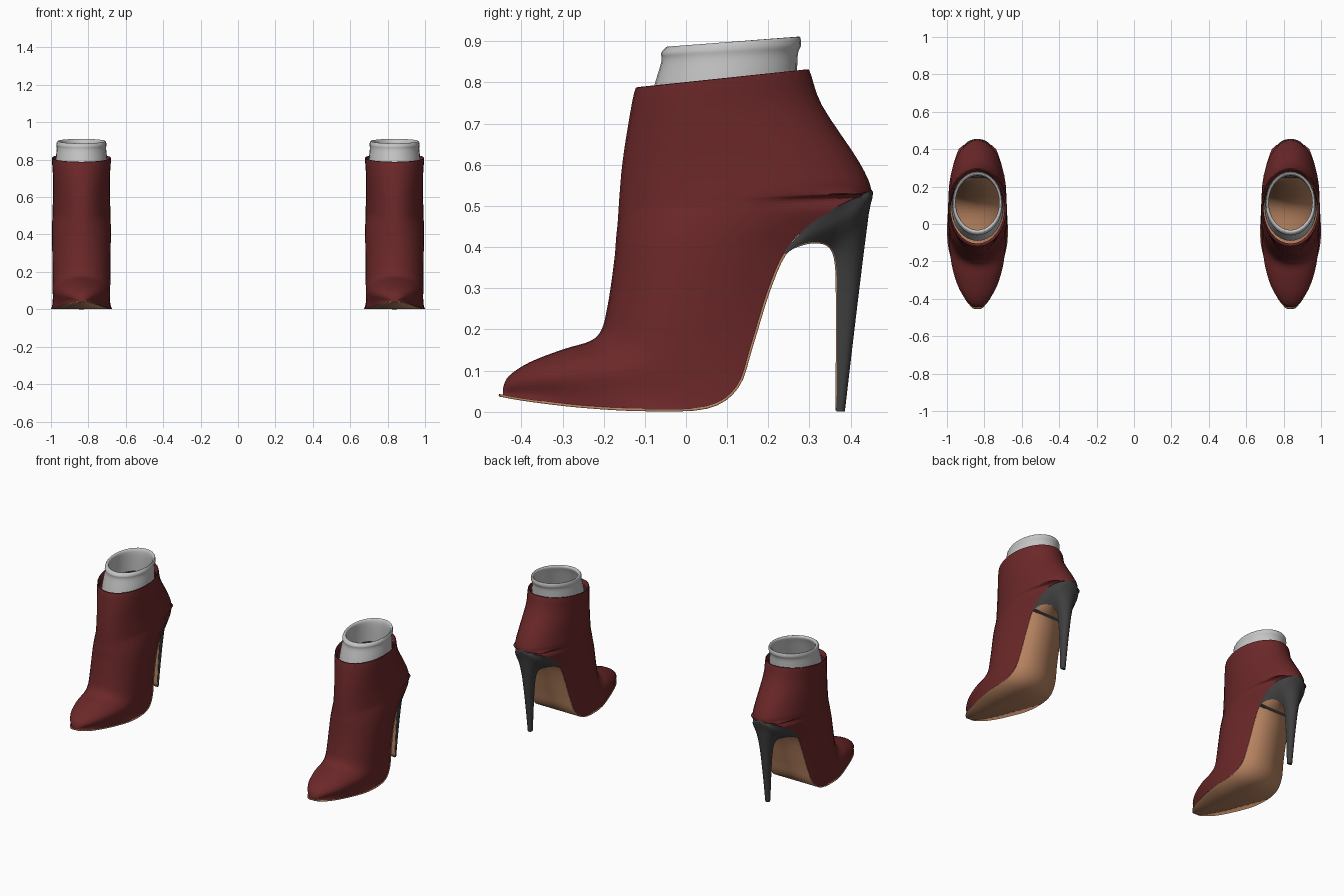
import bpy, bmesh, math
from mathutils import Vector

if "Cube" in bpy.data.objects:
    bpy.data.objects.remove(bpy.data.objects["Cube"], do_unlink=True)

SEGMENTS = 32      # points round each section
STEPS = 4          # smoothing steps between sections
CENTRE = 0.837     # sideways position of one boot


def material(name, r, g, b):
    mat = bpy.data.materials.new(name)
    mat.use_nodes = True
    mat.diffuse_color = (r, g, b, 1)
    node = mat.node_tree.nodes["Principled BSDF"]
    node.inputs["Base Color"].default_value = (r, g, b, 1)
    node.inputs["Roughness"].default_value = 0.7
    return mat


red = material("dark_red_leather", 0.15, 0.021, 0.022)
tan = material("tan_leather", 0.48, 0.23, 0.12)
grey = material("light_grey_knit", 0.55, 0.55, 0.55)
charcoal = material("charcoal_heel", 0.05, 0.05, 0.052)


def smooth_rows(rows):
    """Pass a smooth curve through the rows of section values."""
    out = []
    last = len(rows) - 1
    for i in range(last):
        a, b, c, d = (rows[max(0, min(last, i + k))] for k in (-1, 0, 1, 2))
        for s in range(STEPS):
            t = s / STEPS
            out.append([q + t * (r - p) / 2
                        + t * t * (p - 2.5 * q + 2 * r - w / 2)
                        + t ** 3 * (1.5 * (q - r) + (w - p) / 2)
                        for p, q, r, w in zip(a, b, c, d)])
    return out + [list(rows[-1])]


def section(row):
    """Ring between a front and a back point, each end round (0) or square (1)."""
    fy, fz, by, bz, width, base, back_square, front_square = row
    points = []
    for k in range(SEGMENTS):
        angle = math.tau * k / SEGMENTS
        a, x = math.cos(angle), math.sin(angle)
        square = max(0, min(1, back_square if a < 0 else front_square))
        grow = 1 + square * (1 / max(abs(a), abs(x)) - 1)
        a, x = a * grow, x * grow
        w = width + (base - width) * a * a if a < 0 else width
        points.append((CENTRE + x * w,
                       (fy + by) / 2 + a * (fy - by) / 2,
                       (fz + bz) / 2 + a * (fz - bz) / 2))
    return points


def finish(name, bm, mats):
    bmesh.ops.recalc_face_normals(bm, faces=bm.faces)
    mesh = bpy.data.meshes.new(name)
    bm.to_mesh(mesh)
    bm.free()
    for mat in mats:
        mesh.materials.append(mat)
    obj = bpy.data.objects.new(name, mesh)
    bpy.context.collection.objects.link(obj)
    bpy.ops.object.select_all(action="DESELECT")
    obj.select_set(True)
    bpy.context.view_layer.objects.active = obj
    bpy.ops.object.shade_smooth_by_angle(angle=math.radians(40))
    obj.modifiers.new("other_foot", "MIRROR")
    return obj


def loft(name, rows, mats, cap_start=False, cap_end=False, floor=False):
    bm = bmesh.new()
    rows = smooth_rows(rows)
    rings = [[bm.verts.new(p) for p in section(r)] for r in rows]
    low, high = SEGMENTS * 3 // 8, SEGMENTS * 5 // 8
    for i in range(len(rings) - 1):
        for k in range(SEGMENTS):
            n = (k + 1) % SEGMENTS
            face = bm.faces.new((rings[i][k], rings[i][n],
                                 rings[i + 1][n], rings[i + 1][k]))
            # the squared underside is the inner sole
            if floor and low <= k < high and rows[i][6] > 0.9:
                face.material_index = 1
    if cap_start:
        bm.faces.new(rings[0])
    if cap_end:
        bm.faces.new(rings[-1])
    return finish(name, bm, mats)


# Sections: front y z, back y z, half width, base half width, square back, square front
upper = [
    (-.105, .765, .28, .80, .145, .145, 0, 0),
    (-.122, .787, .298, .832, .158, .158, 0, 0),
    (-.14, .7, .33, .745, .153, .153, 0, 0),
    (-.155, .6, .42, .608, .152, .152, 0, 0),
    (-.162, .52, .45, .54, .155, .155, 0, 0),
    (-.164, .49, .43, .527, .155, .055, 1, 0),
    (-.166, .46, .37, .498, .156, .1, 1, 0),
    (-.17, .42, .3, .452, .157, .114, 1, 0),
    (-.173, .38, .245, .395, .157, .116, 1, 0),
    (-.182, .31, .2, .29, .156, .118, 1, 0),
    (-.192, .25, .16, .16, .155, .128, 1, 0),
    (-.205, .2, .125, .06, .154, .142, 1, 0),
    (-.232, .172, .05, .01, .152, .156, 1, 0),
    (-.3, .151, -.1, .004, .14, .157, 1, 0),
    (-.38, .12, -.25, .012, .108, .119, 1, 0),
    (-.43, .087, -.38, .027, .06, .075, 1, 0),
    (-.444, .06, -.445, .038, .02, .028, 1, 0),
]
loft("boot_uppers", upper, [red, tan], cap_end=True, floor=True)

# Heels: wide seat under the upper, narrowing to a thin stem
heel = [
    (.247, .4, .24, .382, .117, .117, 1, 1),
    (.3, .454, .28, .406, .116, .112, 1, 1),
    (.37, .5, .32, .412, .102, .09, 1, 1),
    (.45, .54, .35, .4, .08, .055, 1, 0),
    (.444, .48, .364, .362, .052, .036, 1, 0),
    (.43, .37, .367, .28, .032, .026, 1, 0),
    (.407, .18, .367, .14, .02, .018, 1, 0),
    (.386, 0, .366, 0, .013, .012, 1, 0),
]
loft("stiletto_heels", heel, [charcoal], cap_start=True, cap_end=True)

# Outsoles: a thin strip down the heel front, along the arch and out to the toe
LIP = 0.003
path = [(r[2], r[3], r[5]) for r in heel[::-1]] + [(r[2], r[3], r[5] + LIP) for r in upper[9:]]
path.append((-.452, .04, .012))
bm = bmesh.new()
strip = [[bm.verts.new((CENTRE + side * w, y, max(z, LIP))) for side in (-1, 0, 1)]
         for y, z, w in smooth_rows(path)]
for one, two in zip(strip, strip[1:]):
    for k in (0, 1):
        bm.faces.new((one[k], one[k + 1], two[k + 1], two[k]))
sole = finish("outsoles", bm, [tan])
thick = sole.modifiers.new("thickness", "SOLIDIFY")
thick.thickness = 2 * LIP
thick.offset = 0

# Socks: short knitted cuffs with a rolled rim, outside then inside
sock = [
    (-.09, .745, .268, .77, .139, .139, 0, 0),
    (-.078, .79, .27, .83, .137, .137, 0, 0),
    (-.06, .85, .272, .87, .132, .132, 0, 0),
    (-.06, .872, .28, .892, .134, .134, 0, 0),
    (-.045, .887, .276, .911, .128, .128, 0, 0),
    (-.032, .878, .264, .902, .117, .117, 0, 0),
    (-.045, .84, .258, .865, .119, .119, 0, 0),
    (-.075, .745, .258, .77, .127, .127, 0, 0),
]
loft("socks", sock, [grey])
